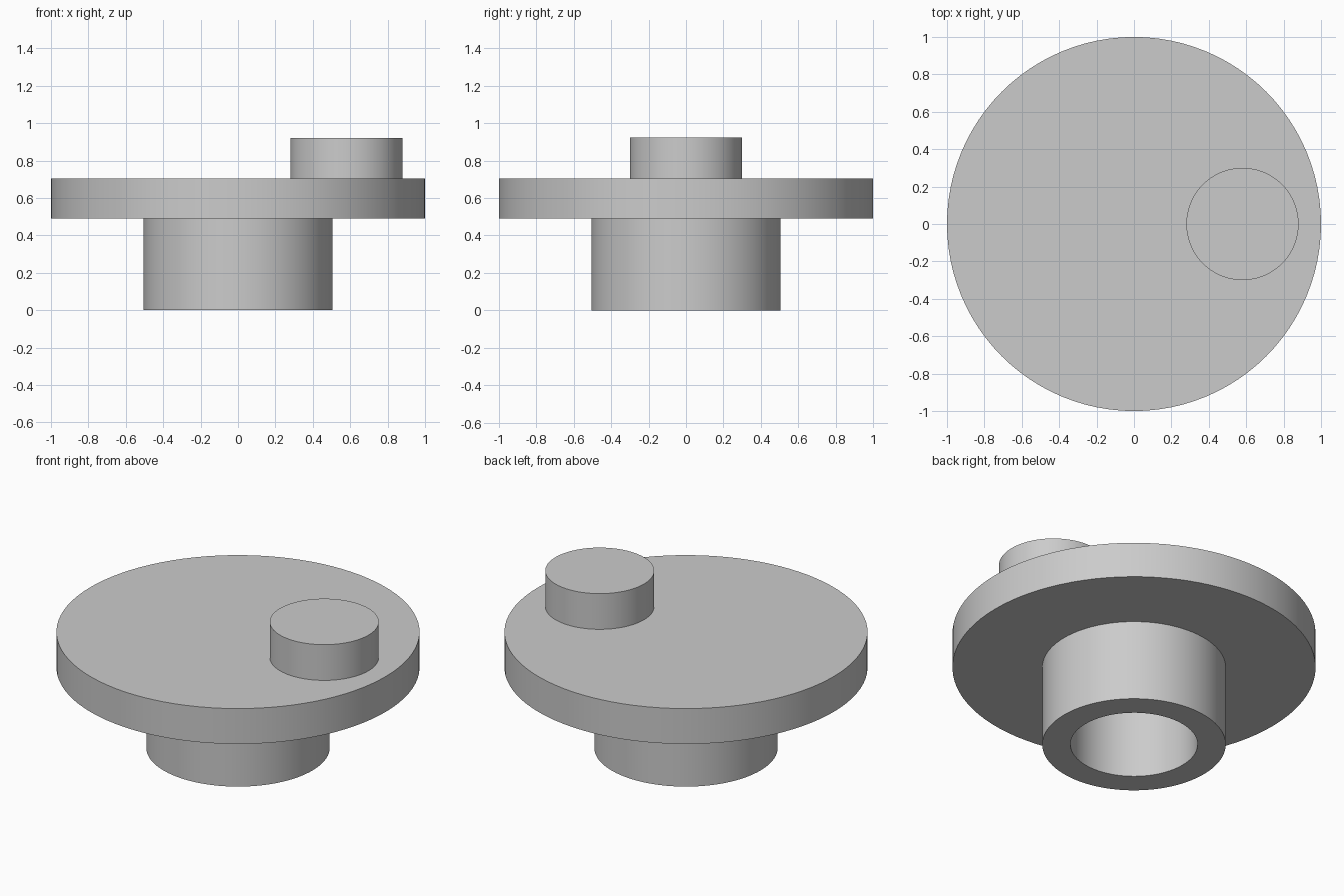
import bpy, bmesh, math
from mathutils import Vector

cube = bpy.data.objects.get("Cube")
if cube:
    bpy.data.objects.remove(cube, do_unlink=True)

GREY = (0.6, 0.6, 0.6, 1)
grey = bpy.data.materials.new("plain grey")
grey.use_nodes = True
grey.diffuse_color = GREY
grey.node_tree.nodes["Principled BSDF"].inputs["Base Color"].default_value = GREY


def lathe(name, profile, x=0.0, steps=96):
    """Spin an (r, z) profile around the vertical axis into a smooth solid."""
    bm = bmesh.new()
    verts = [bm.verts.new((r, 0, z)) for r, z in profile]
    edges = [bm.edges.new(pair) for pair in zip(verts, verts[1:])]
    bmesh.ops.spin(bm, geom=verts + edges, cent=Vector(), axis=(0, 0, 1),
                   angle=math.tau, steps=steps, use_duplicate=False)
    bmesh.ops.remove_doubles(bm, verts=bm.verts, dist=1e-4)
    bmesh.ops.recalc_face_normals(bm, faces=bm.faces)
    mesh = bpy.data.meshes.new(name)
    bm.to_mesh(mesh)
    bm.free()
    mesh.materials.append(grey)
    obj = bpy.data.objects.new(name, mesh)
    obj.location.x = x
    bpy.context.collection.objects.link(obj)
    bpy.ops.object.select_all(action="DESELECT")
    obj.select_set(True)
    bpy.context.view_layer.objects.active = obj
    bpy.ops.object.shade_smooth_by_angle(angle=math.radians(30))
    return obj


# Disc with a hollow hub beneath it
lathe("disc_and_hub", [(0, 0.49), (0.35, 0.49), (0.35, 0), (0.505, 0),
                       (0.505, 0.49), (1, 0.49), (1, 0.705), (0, 0.705)])

# Off-centre crank pin standing on the disc
lathe("crank_pin", [(0.3, 0.705), (0.3, 0.922), (0, 0.922)], x=0.58)
